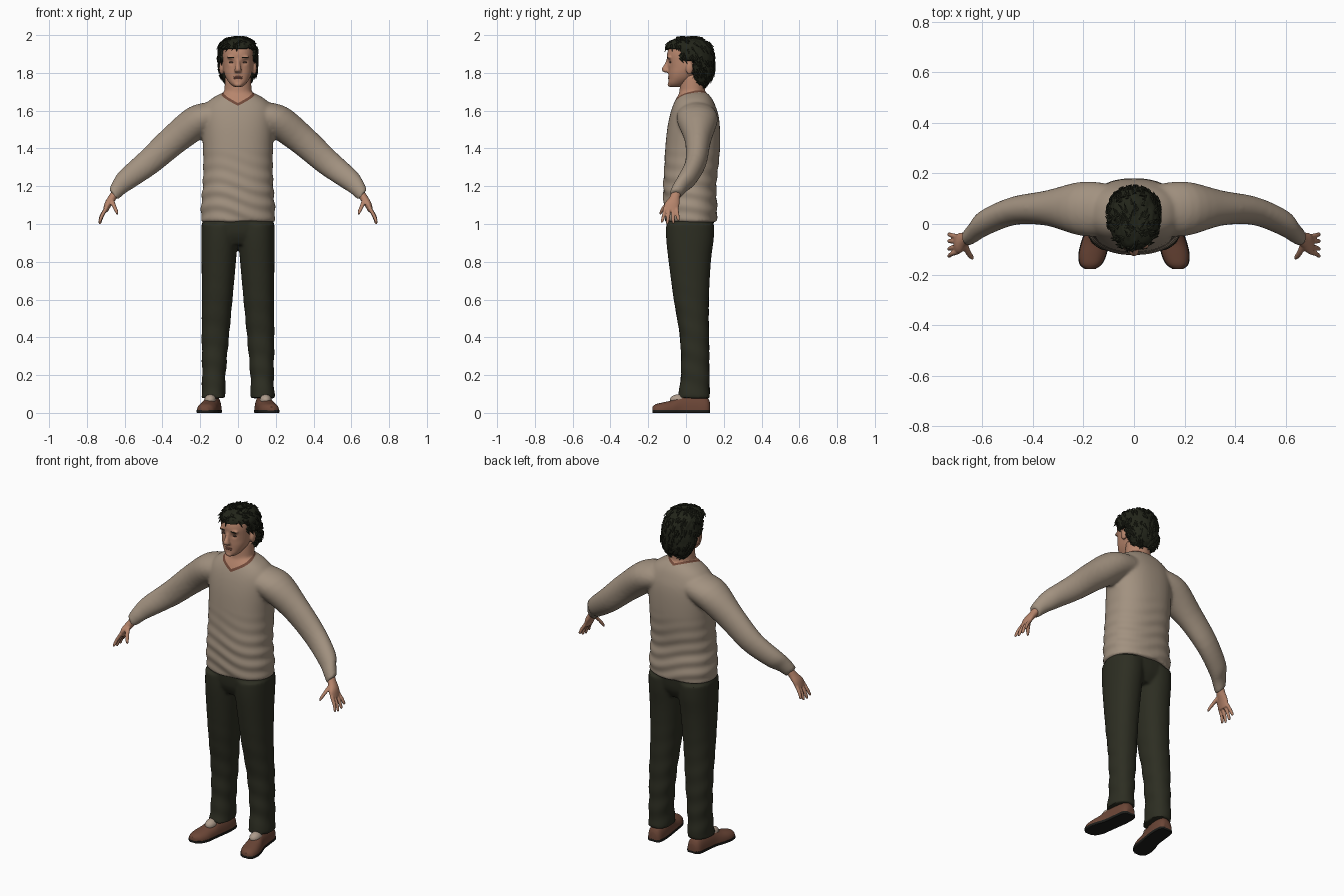
import bpy, bmesh, math, random
from mathutils import Vector, Matrix, noise

random.seed(4)
if "Cube" in bpy.data.objects:
    bpy.data.objects.remove(bpy.data.objects["Cube"])

X, Y, Z = Vector((1, 0, 0)), Vector((0, 1, 0)), Vector((0, 0, 1))


def material(name, r, g, b):
    m = bpy.data.materials.new(name)
    m.use_nodes = True
    m.diffuse_color = (r, g, b, 1)
    bsdf = next(n for n in m.node_tree.nodes if n.type == 'BSDF_PRINCIPLED')
    bsdf.inputs["Base Color"].default_value = (r, g, b, 1)
    bsdf.inputs["Roughness"].default_value = 0.8
    return m


skin = material("skin", .47, .235, .15)
wool = material("beige wool", .36, .285, .215)
trim = material("brown trim", .16, .065, .04)
cloth = material("dark trousers", .026, .027, .016)
hair_col = material("dark hair", .016, .018, .010)
leather = material("brown leather", .15, .062, .038)
rubber = material("black rubber", .012, .012, .010)
sock_col = material("sock", .42, .33, .26)
lip_col = material("lips", .33, .13, .09)
eye_col = material("eye", .09, .05, .035)


def catmull(rows, steps):
    """Smoothly resample a list of number tuples."""
    out = []
    for i in range(len(rows) - 1):
        a, b, c, d = (rows[min(max(i + k, 0), len(rows) - 1)] for k in (-1, 0, 1, 2))
        for s in range(steps):
            t = s / steps
            out.append([q + .5 * t * (r - p + t * (2 * p - 5 * q + 4 * r - e + t * (3 * (q - r) + e - p)))
                        for p, q, r, e in zip(a, b, c, d)])
    return out + [list(rows[-1])]


def loft(bm, rows, u=X, v=Y, side=1, n=32, power=2.0, steps=4, clamp=None):
    """Skin closed superellipse rings; each row is centre x, y, z, radius u, radius v."""
    rings = []
    for x, y, z, ru, rv in catmull(rows, steps):
        ring = []
        for k in range(n):
            a = math.tau * k / n
            c, s = (math.copysign(abs(f) ** (2 / power), f) for f in (math.cos(a), math.sin(a)))
            p = Vector((x, y, z)) + u * (ru * c) + v * (rv * s)
            if clamp:
                p.z = min(max(p.z, clamp[0]), clamp[1])
            p.x *= side
            ring.append(bm.verts.new(p))
        rings.append(ring)
    faces = [bm.faces.new(rings[0]), bm.faces.new(rings[-1][::-1])]
    for r, q in zip(rings, rings[1:]):
        faces += [bm.faces.new((r[k], q[k], q[(k + 1) % n], r[(k + 1) % n])) for k in range(n)]
    bmesh.ops.recalc_face_normals(bm, faces=faces)


def ball(bm, centre, radii):
    m = Matrix.Translation(centre) @ Matrix.Diagonal((*radii, 1))
    bmesh.ops.create_uvsphere(bm, u_segments=20, v_segments=12, radius=1, matrix=m)


def finish(name, bm, mats, voxel=0, relax=4):
    """Turn a bmesh into a smooth object, optionally fusing overlapping shapes."""
    me = bpy.data.meshes.new(name)
    bm.to_mesh(me)
    bm.free()
    ob = bpy.data.objects.new(name, me)
    bpy.context.collection.objects.link(ob)
    if voxel:
        rm = ob.modifiers.new("fuse", 'REMESH')
        rm.mode, rm.voxel_size = 'VOXEL', voxel
        sm = ob.modifiers.new("relax", 'SMOOTH')
        sm.factor, sm.iterations = .5, relax
        dg = bpy.context.evaluated_depsgraph_get()
        fused = bpy.data.meshes.new_from_object(ob.evaluated_get(dg))
        ob.modifiers.clear()
        ob.data = fused
        ob.data.name = name
    ob.data.materials.clear()
    for m in mats:
        ob.data.materials.append(m)
    bpy.ops.object.select_all(action='DESELECT')
    ob.select_set(True)
    bpy.context.view_layer.objects.active = ob
    bpy.ops.object.shade_smooth_by_angle(angle=math.radians(45))
    return ob


SIDES = ((1, "left"), (-1, "right"))

# Sweater: torso, sleeves and neck fused into one skin
bm = bmesh.new()
loft(bm, [(0, .025, 1.012, .194, .137), (0, .023, 1.08, .196, .141), (0, .02, 1.2, .187, .14),
          (0, .028, 1.3, .184, .143), (0, .035, 1.4, .185, .145), (0, .04, 1.5, .19, .14),
          (0, .043, 1.57, .192, .13), (0, .043, 1.62, .18, .115), (0, .043, 1.66, .145, .097),
          (0, .04, 1.692, .09, .075)], n=48, power=2.3)
loft(bm, [(0, .03, 1.6, .08, .07), (0, .033, 1.7, .073, .068), (0, .035, 1.79, .068, .064)])
for s, _ in SIDES:
    loft(bm, [(.08, .055, 1.585, .1, .085), (.2, .06, 1.55, .108, .09), (.34, .063, 1.445, .07, .08),
              (.475, .052, 1.325, .056, .07), (.59, .005, 1.235, .052, .058), (.63, -.03, 1.195, .042, .046),
              (.66, -.055, 1.155, .034, .036)], u=Y, v=Vector((.66, 0, .75)), side=s)
sweater = finish("sweater_and_neck", bm, [wool, trim, skin], .009, 6)


# Neckline cut along two slanted planes, plus soft folds at the waist
def above_neckline(p):
    return p.z - 1.637 - .45 * abs(p.x) - .3 * (p.y + .075)


def cut(faces, co, no):
    geom = set(faces) | {e for f in faces for e in f.edges} | {v for f in faces for v in f.verts}
    bmesh.ops.bisect_plane(bm, geom=list(geom), plane_co=co, plane_no=no)


bm = bmesh.new()
bm.from_mesh(sweater.data)
for v in bm.verts:
    fade = min(max((1.42 - v.co.z) / .25, 0), 1) if abs(v.co.x) < .25 else 0
    wave = math.sin(v.co.z * 85 + 9 * v.co.x + 2 * math.sin(14 * v.co.x) + 12 * v.co.y)
    v.co += v.normal * .003 * fade * wave
cut([f for f in bm.faces if f.calc_center_median().z > 1.58], (0, 0, 0), X)
for s, _ in SIDES:
    for z0 in (1.637, 1.624):
        near = [f for f in bm.faces if f.calc_center_median().x * s > 0 and f.calc_center_median().z > 1.58]
        cut(near, (0, -.075, z0), Vector((-.45 * s, -.3, 1)).normalized())
for f in bm.faces:
    h = above_neckline(f.calc_center_median())
    f.material_index = 2 if h > 0 else 1 if h > -.013 else 0
    f.smooth = True
bm.to_mesh(sweater.data)
bm.free()

# Trousers
bm = bmesh.new()
loft(bm, [(0, .02, .89, .11, .09), (0, .021, .95, .18, .12), (0, .022, 1.04, .187, .127)], power=2.3)
for s, _ in SIDES:
    loft(bm, [(.13, .04, .078, .065, .086), (.129, .046, .14, .062, .079), (.127, .049, .22, .063, .075),
              (.12, .045, .4, .072, .077), (.11, .028, .6, .081, .093), (.102, .02, .8, .091, .112),
              (.098, .021, .92, .096, .126), (.095, .022, 1.0, .098, .128)], side=s, power=2.2)
trousers = finish("trousers", bm, [cloth], .009, 4)
for v in trousers.data.vertices:
    fade = min(max((.75 - v.co.z) / .5, 0), 1)
    v.co += v.normal * .002 * fade * math.sin(v.co.z * 55 + 20 * v.co.y + 10 * v.co.x)

# Shoes, soles, socks and hands
for s, side in SIDES:
    foot = [(.13, .128, .012, .024, .04), (.131, .11, .012, .041, .07), (.134, .05, .012, .046, .085),
            (.143, -.02, .012, .046, .08), (.155, -.07, .012, .051, .056), (.164, -.12, .012, .053, .044),
            (.171, -.16, .012, .041, .034), (.174, -.178, .012, .018, .02)]
    bm = bmesh.new()
    loft(bm, foot, v=Z, side=s, power=2.3, clamp=(.012, .2))
    finish(side + "_shoe", bm, [leather])
    bm = bmesh.new()
    loft(bm, [(x, y, z, r + .003, .03) for x, y, z, r, _ in foot], v=Z, side=s, power=3, clamp=(0, .014))
    finish(side + "_sole", bm, [rubber])
    bm = bmesh.new()
    ball(bm, (.147 * s, -.04, .068), (.031, .045, .03))
    finish(side + "_sock", bm, [sock_col])

    bm = bmesh.new()
    flat = Vector((.88, 0, .48))
    loft(bm, [(.638, -.045, 1.185, .024, .02), (.665, -.06, 1.14, .028, .021), (.688, -.075, 1.105, .04, .019),
              (.703, -.08, 1.068, .038, .013)], u=Y, v=flat, side=s)
    for k, reach in ((-.031, .9), (-.011, 1.0), (.011, .96), (.03, .78)):
        loft(bm, [(.697, -.08 + k, 1.085, .01, .01), (.72, -.081 + 1.2 * k, 1.085 - .045 * reach, .0095, .0095),
                  (.731, -.083 + 1.4 * k, 1.085 - .077 * reach, .008, .008),
                  (.734, -.084 + 1.45 * k, 1.085 - .087 * reach, .004, .004)], u=Y, v=flat, side=s, n=12)
    loft(bm, [(.672, -.075, 1.135, .014, .014), (.658, -.108, 1.1, .012, .012), (.645, -.128, 1.07, .01, .01),
              (.638, -.136, 1.05, .005, .005)], u=Y, v=X, side=s, n=12)
    finish(side + "_hand", bm, [skin], .004, 3)


def head_rows(table):
    """Rows of height, front y, back y, half width."""
    return [(0, (f + b) / 2, z, w, (b - f) / 2) for z, f, b, w in table]


# Head with nose and ears fused, eye sockets pressed in
bm = bmesh.new()
loft(bm, head_rows([(1.726, -.082, -.03, .022), (1.742, -.093, 0, .042), (1.77, -.093, .04, .062),
                    (1.8, -.094, .07, .074), (1.83, -.094, .1, .08), (1.86, -.098, .115, .082),
                    (1.9, -.1, .12, .083), (1.94, -.086, .11, .076), (1.97, -.055, .085, .05)]), power=2.3)
loft(bm, [(0, -.092, 1.88, .01, .008), (0, -.1, 1.85, .011, .012), (0, -.107, 1.825, .016, .02),
          (0, -.105, 1.81, .02, .021), (0, -.1, 1.802, .012, .012)], n=16)
ball(bm, (0, -.084, 1.738), (.022, .014, .013))
for s, _ in SIDES:
    ball(bm, (.087 * s, .018, 1.825), (.013, .02, .034))
    ball(bm, (.034 * s, -.088, 1.883), (.027, .012, .008))
head = finish("head", bm, [skin], .005, 4)
for v in head.data.vertices:
    if v.co.y < 0:
        d = (abs(v.co.x) - .034) ** 2 + (v.co.z - 1.857) ** 2
        v.co.y += .009 * math.exp(-d / .0002)

# Eyes, brows and lips
for s, side in SIDES:
    for part, mat, y, z, size in (("eye", eye_col, -.083, 1.856, (.013, .005, .005)),
                                  ("brow", hair_col, -.096, 1.882, (.019, .004, .0035))):
        bm = bmesh.new()
        ball(bm, (.035 * s, y, z), size)
        finish(side + "_" + part, bm, [mat])
bm = bmesh.new()
for dz in (-.004, .004):
    ball(bm, (0, -.0905, 1.775 + dz), (.023, .0049, .0045))
finish("lips", bm, [lip_col])

# Hair cap: tucked under the skin where the face shows
bm = bmesh.new()
loft(bm, head_rows([(1.735, .06, .11, .05), (1.76, .03, .133, .078), (1.8, 0, .146, .095),
                    (1.85, -.05, .15, .102), (1.9, -.095, .146, .103), (1.94, -.103, .133, .097),
                    (1.965, -.085, .11, .08), (1.982, -.05, .075, .052), (1.988, -.01, .04, .02)]),
     n=72, steps=6)
bm.normal_update()
kept = []
for v in bm.verts:
    p = v.co.copy()
    rag = .012 * noise.noise(p * 50)
    hairline = -1 if p.z + rag > 1.925 else -.035 if p.z + rag > 1.865 else .036
    if p.y + rag < hairline:
        v.co = Vector((p.x * .7, .03 + (p.y - .03) * .7, p.z))
    else:
        v.co += v.normal * .005 * noise.noise(Vector((p.x * 90, p.y * 30, p.z * 30)))
        kept.append((v.co.copy(), v.normal.copy()))
# Small pointed locks following the fall of the hair
for p, n in random.sample(kept, 190):
    fall = Vector((random.uniform(-.4, .4), .5, -1))
    fall = (fall - n * fall.dot(n)).normalized() + n * .16
    m = Matrix.Translation(p + fall * .012) @ fall.to_track_quat('Z', 'Y').to_matrix().to_4x4()
    bmesh.ops.create_cone(bm, cap_ends=True, segments=6, radius1=.009, radius2=.0005,
                          depth=random.uniform(.028, .045), matrix=m)
finish("hair", bm, [hair_col])
